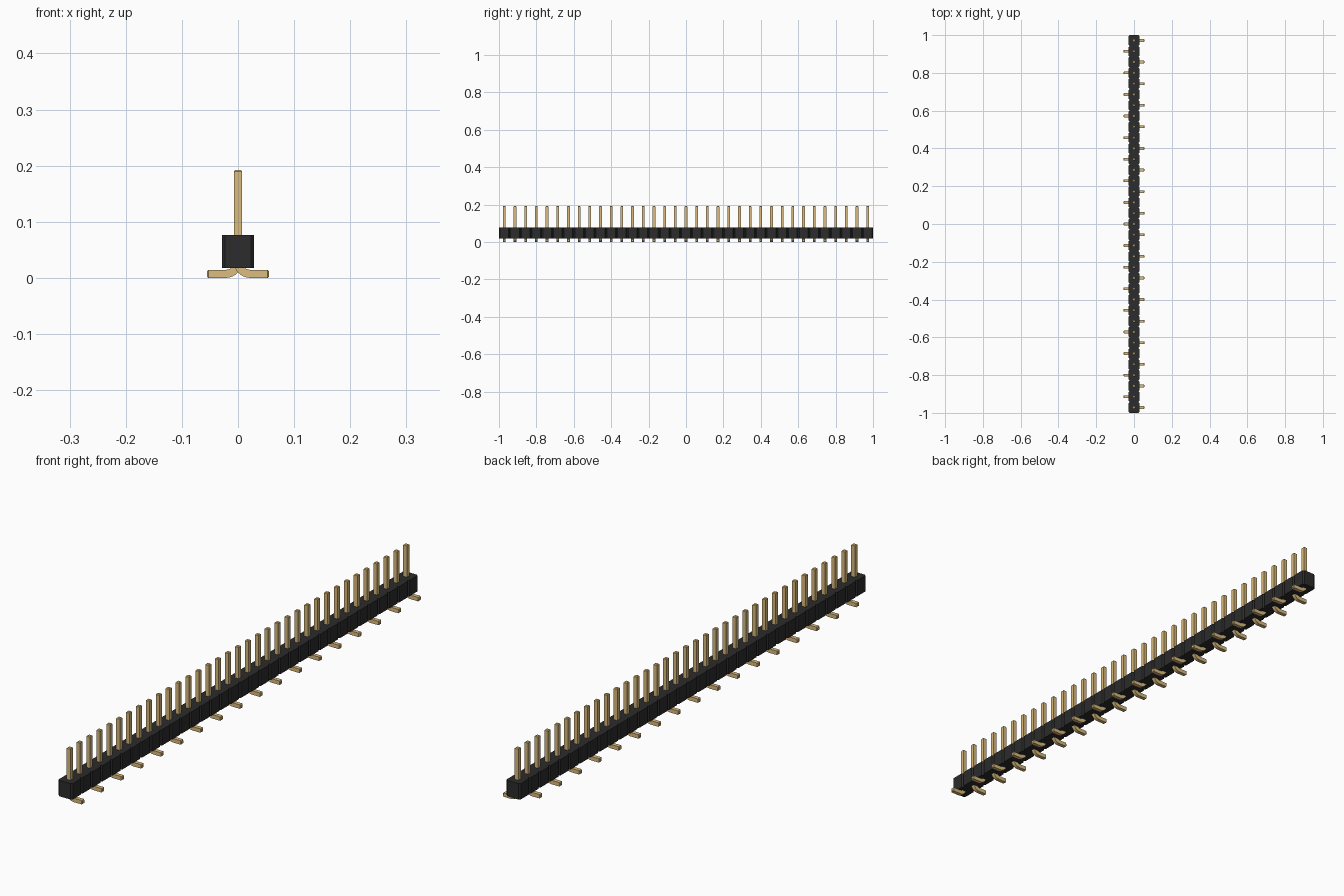
import bpy, bmesh, math

cube = bpy.data.objects.get("Cube")
if cube:
    bpy.data.objects.remove(cube, do_unlink=True)

COUNT = 35
PITCH = 2 / COUNT
HALF = PITCH / 2
CHAMFER = PITCH / 10
BODY_BOTTOM, BODY_TOP = 0.018, 0.076
PIN_HALF = 0.0072
PIN_TOP, FOOT_END = 0.192, 0.0555
TIP = 0.0025
BEND = 0.0216


def make_material(name, color, roughness):
    mat = bpy.data.materials.new(name)
    mat.use_nodes = True
    mat.diffuse_color = color
    bsdf = mat.node_tree.nodes["Principled BSDF"]
    bsdf.inputs["Base Color"].default_value = color
    bsdf.inputs["Roughness"].default_value = roughness
    return mat


def mesh_from(bm, name, mat):
    bmesh.ops.recalc_face_normals(bm, faces=bm.faces[:])
    mesh = bpy.data.meshes.new(name)
    bm.to_mesh(mesh)
    bm.free()
    mesh.materials.append(mat)
    return mesh


def add_object(name, mesh):
    obj = bpy.data.objects.new(name, mesh)
    bpy.context.collection.objects.link(obj)
    return obj


black = make_material("black plastic", (0.025, 0.025, 0.025, 1), 0.6)
gold = make_material("gold pin", (0.708, 0.503, 0.209, 1), 0.4)


# Housing: a strip of chamfered cells, outlined once and extruded upwards
def cell_centre(i):
    return -1 + PITCH * (i + 0.5)


side = []
for i in range(COUNT):
    y = cell_centre(i)
    side += [(HALF - CHAMFER, y - HALF), (HALF, y - HALF + CHAMFER),
             (HALF, y + HALF - CHAMFER)]
side.append((HALF - CHAMFER, 1))
outline = side + [(-x, y) for x, y in reversed(side)]

bm = bmesh.new()
base = bm.faces.new([bm.verts.new((x, y, BODY_BOTTOM)) for x, y in outline])
top = bmesh.ops.extrude_face_region(bm, geom=[base], use_keep_orig=True)["geom"]
bmesh.ops.translate(bm, vec=(0, 0, BODY_TOP - BODY_BOTTOM),
                    verts=[v for v in top if isinstance(v, bmesh.types.BMVert)])
add_object("housing", mesh_from(bm, "housing", black))

# Pin: square section swept down the post, round the bend and along the foot
# Each station holds x, z, turn angle and half width
stations = [(0, PIN_TOP, 0, PIN_HALF - TIP), (0, PIN_TOP - TIP, 0, PIN_HALF)]
STEPS = 8
for k in range(STEPS + 1):
    t = math.pi / 2 * k / STEPS
    stations.append((BEND * (1 - math.cos(t)),
                     PIN_HALF + BEND * (1 - math.sin(t)), t, PIN_HALF))
stations += [(FOOT_END - TIP, PIN_HALF, math.pi / 2, PIN_HALF),
             (FOOT_END, PIN_HALF, math.pi / 2, PIN_HALF - TIP)]

bm = bmesh.new()
rings = []
for x, z, t, h in stations:
    nx, nz = h * math.cos(t), h * math.sin(t)
    rings.append([bm.verts.new((x + a * nx, b * h, z + a * nz))
                  for a, b in ((-1, -1), (1, -1), (1, 1), (-1, 1))])
for r, s in zip(rings, rings[1:]):
    for j in range(4):
        k = (j + 1) % 4
        bm.faces.new((r[j], r[k], s[k], s[j]))
bm.faces.new(rings[0])
bm.faces.new(rings[-1])
pin_mesh = mesh_from(bm, "pin", gold)

# Feet alternate between the two sides along the strip
for i in range(COUNT):
    pin = add_object(f"pin_{i + 1:02d}", pin_mesh)
    pin.location.y = cell_centre(i)
    pin.rotation_euler.z = math.pi * (i % 2)

# Smooth only the bend of the shared pin mesh
for obj in bpy.context.selected_objects:
    obj.select_set(False)
pin.select_set(True)
bpy.context.view_layer.objects.active = pin
bpy.ops.object.shade_smooth_by_angle(angle=math.radians(30))
